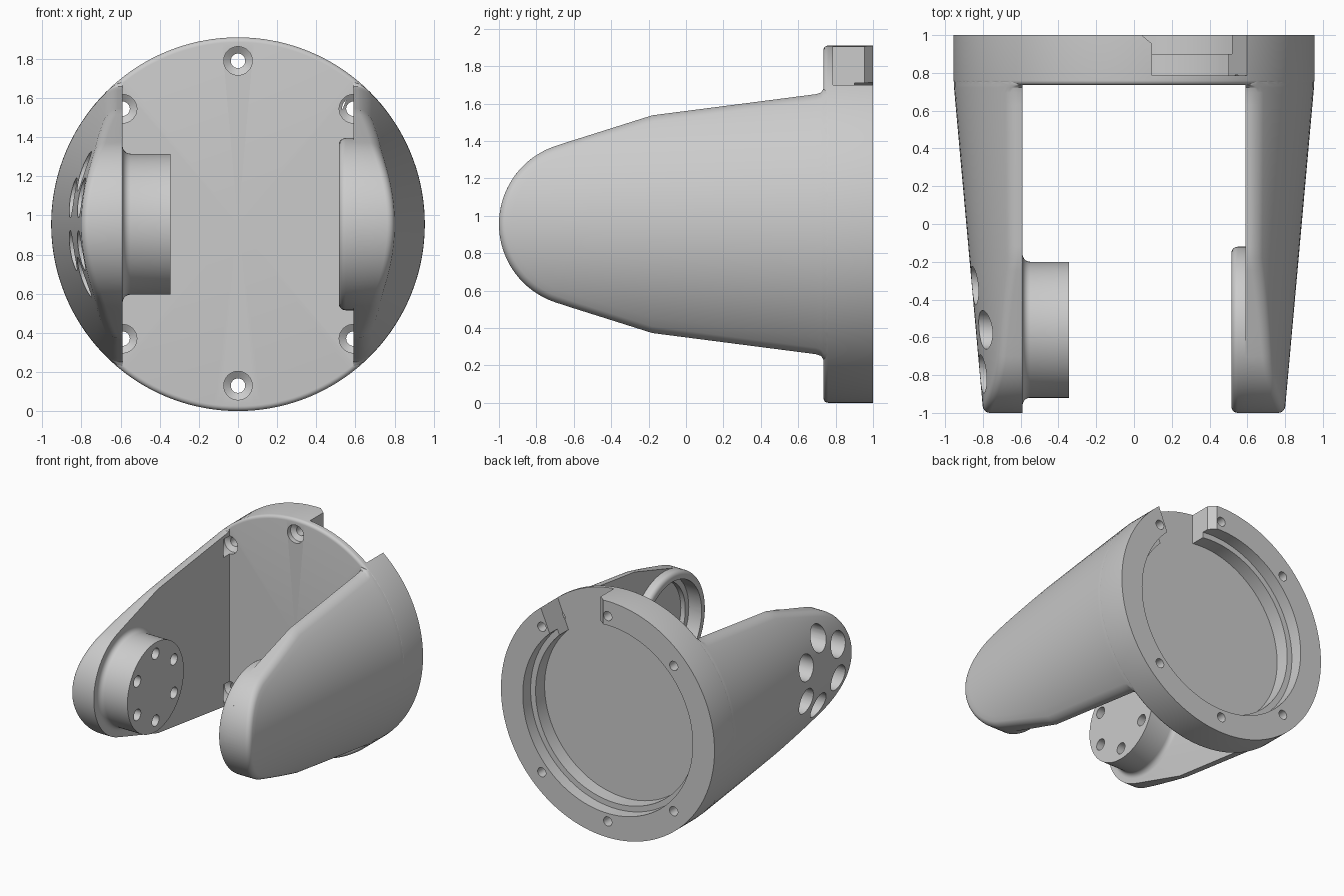
import bpy, bmesh, math
from mathutils import Matrix, Vector

if "Cube" in bpy.data.objects:
    bpy.data.objects.remove(bpy.data.objects["Cube"])

ZC = 0.955          # height of the flange axis
PIVOT_Y = -0.56     # y of the joint axis


def new_object(name, bm):
    bmesh.ops.remove_doubles(bm, verts=bm.verts, dist=1e-5)
    bmesh.ops.recalc_face_normals(bm, faces=bm.faces)
    me = bpy.data.meshes.new(name)
    bm.to_mesh(me)
    bm.free()
    ob = bpy.data.objects.new(name, me)
    bpy.context.collection.objects.link(ob)
    return ob


def lathe(name, profile, axis, centre, segs=96):
    """Revolve (radius, position) points around the x or y axis."""
    bm = bmesh.new()
    rings = []
    for r, p in profile:
        ring = []
        for i in range(segs if r > 0 else 1):
            a = 2 * math.pi * i / segs
            u, v = r * math.cos(a), r * math.sin(a)
            co = (p, u, v) if axis == 'x' else (u, p, v)
            ring.append(bm.verts.new(Vector(co) + Vector(centre)))
        rings.append(ring)
    for A, B in zip(rings, rings[1:]):
        for i in range(segs):
            j = (i + 1) % segs
            vs = [A[i % len(A)], A[j % len(A)], B[j % len(B)], B[i % len(B)]]
            bm.faces.new(list(dict.fromkeys(vs)))
    return new_object(name, bm)


def cylinder(name, r, p0, p1, axis, centre, segs=40):
    return lathe(name, [(0, p0), (r, p0), (r, p1), (0, p1)], axis, centre, segs)


def prism(name, points, direction):
    bm = bmesh.new()
    f = bm.faces.new([bm.verts.new(p) for p in points])
    ext = bmesh.ops.extrude_face_region(bm, geom=[f])
    bmesh.ops.translate(bm, vec=direction,
                        verts=[g for g in ext['geom'] if isinstance(g, bmesh.types.BMVert)])
    return new_object(name, bm)


def boolean(target, other, op):
    m = target.modifiers.new(op, 'BOOLEAN')
    m.operation, m.object, m.solver = op, other, 'EXACT'
    bpy.context.view_layer.objects.active = target
    bpy.ops.object.modifier_apply(modifier=m.name)
    bpy.data.objects.remove(other)


def cone_x(y, z):
    """Outer tapered skin of the arms."""
    r = 0.954 - 0.09 * max(0, 0.735 - y)
    return math.sqrt(r * r - (z - ZC) ** 2)


def arm(name, side, inner=0.59, rnd=0.035):
    # Upper half of the side outline: (y, half height)
    key = [(0.775, 0.735), (0.735, 0.725), (0.722, 0.704), (0.695, 0.695), (-0.18, 0.582)]
    half = []
    for (y0, h0), (y1, h1) in zip(key, key[1:] + [(-0.70, 0.418)]):
        n = max(1, int(abs(y1 - y0) / 0.06))
        half += [(y0 + (y1 - y0) * i / n, h0 + (h1 - h0) * i / n) for i in range(n)]
    a0 = math.atan2(0.418, -0.14)
    half += [(PIVOT_Y + 0.44 * math.cos(a0 + (math.pi - a0) * i / 20),
              0.44 * math.sin(a0 + (math.pi - a0) * i / 20)) for i in range(20)]
    outline = half + [(-1.0, 0)] + [(y, -h) for y, h in reversed(half)]

    def ring(inset, t, drop, flat=False):
        out = []
        for y, h in outline:
            s = Vector((max(y, PIVOT_Y), 0))
            p = Vector((y, h))
            d = (s - p).length
            k = min(1, inset / d)
            q = p.lerp(s, k + (1 - k) * t)
            x = inner if flat else max(inner + 0.002, cone_x(q.x, ZC + q.y) - drop)
            out.append((side * x, q.x, ZC + q.y))
        return out

    rings = [ring(0, 0, 0, True)]
    for i in range(6):
        a = math.pi / 2 * i / 5
        rings.append(ring(rnd * (1 - math.cos(a)), 0, rnd * (1 - math.sin(a))))
    rings += [ring(rnd, i / 12, 0) for i in range(1, 13)]

    bm = bmesh.new()
    vs = [[bm.verts.new(p) for p in r] for r in rings]
    n = len(outline)
    bm.faces.new(vs[0])
    for A, B in zip(vs, vs[1:]):
        for i in range(n):
            j = (i + 1) % n
            bm.faces.new((A[i], A[j], B[j], B[i]))
    bmesh.ops.dissolve_degenerate(bm, edges=bm.edges, dist=1e-6)
    return new_object(name, bm)


def fillet(cx, cy, r, a0, a1, n=5):
    return [(cx + r * math.cos(math.radians(a0 + (a1 - a0) * i / n)),
             cy + r * math.sin(math.radians(a0 + (a1 - a0) * i / n))) for i in range(n + 1)]


# Round flange with a stepped recess in the back
flange = lathe("fork_bracket",
               [(0, 0.735)] + fillet(0.93, 0.76, 0.025, -90, 0) +
               [(0.955, 1), (0.76, 1), (0.76, 0.90), (0.715, 0.90), (0.715, 0.785), (0, 0.785)],
               'y', (0, 0, ZC), 144)

# Two tapered arms
boolean(flange, arm("left_arm", -1), 'UNION')
boolean(flange, arm("right_arm", 1), 'UNION')

# Driven hub on the left arm, bearing ring on the right arm
pivot = (0, PIVOT_Y, ZC)
hub = lathe("hub", [(0, -0.345), (0.36, -0.345)] + fillet(0.40, -0.55, 0.04, 180, 270) +
            [(0.40, -0.62), (0, -0.62)], 'x', pivot)
boolean(flange, hub, 'UNION')
ring = lathe("bearing_ring", [(0, 0.515)] + fillet(0.405, 0.55, 0.035, -90, 0) +
             [(0.44, 0.61), (0, 0.61)], 'x', pivot)
boolean(flange, ring, 'UNION')
seat = lathe("bearing_seat", [(0, 0.4), (0.375, 0.4), (0.375, 0.63), (0.33, 0.63),
                              (0.33, 0.67), (0, 0.67)], 'x', pivot)
boolean(flange, seat, 'DIFFERENCE')

# Six bolt holes through the hub with wide access bores on the outside
for k in range(6):
    a = math.radians(30 + 60 * k)
    c = (0, PIVOT_Y + 0.27 * math.cos(a), ZC + 0.27 * math.sin(a))
    bolt = lathe("bolt_hole", [(0, -1.1), (0.102, -1.1), (0.102, -0.58), (0.045, -0.58),
                               (0.045, -0.3), (0, -0.3)], 'x', c, 36)
    boolean(flange, bolt, 'DIFFERENCE')

# Six countersunk screw holes around the flange
for x, z in [(0, 1.79), (0, 0.13), (0.59, 1.545), (-0.59, 1.545), (0.59, 0.37), (-0.59, 0.37)]:
    screw = lathe("screw_hole", [(0, 0.66), (0.073, 0.66), (0.073, 0.775), (0.037, 0.80),
                                 (0.037, 1.1), (0, 1.1)], 'y', (x, 0, z), 32)
    boolean(flange, screw, 'DIFFERENCE')

# Cable notch in the top of the rim, with one chamfered end
notch = prism("notch", [(0.095, 0.785, 1.4), (0.475, 0.785, 1.4),
                        (0.64, 0.785, 1.8), (0.64, 0.785, 2.1), (0.095, 0.785, 2.1)], (0, 0.3, 0))
boolean(flange, notch, 'DIFFERENCE')
chamfer = prism("notch_chamfer", [(0.028, 1.01, 1.5), (0.095, 0.955, 1.5),
                                  (0.2, 0.955, 1.5), (0.2, 1.01, 1.5)], (0, 0, 0.6))
boolean(flange, chamfer, 'DIFFERENCE')

bpy.ops.object.select_all(action='DESELECT')
flange.select_set(True)
bpy.context.view_layer.objects.active = flange
bpy.ops.object.shade_smooth_by_angle(angle=math.radians(25))
